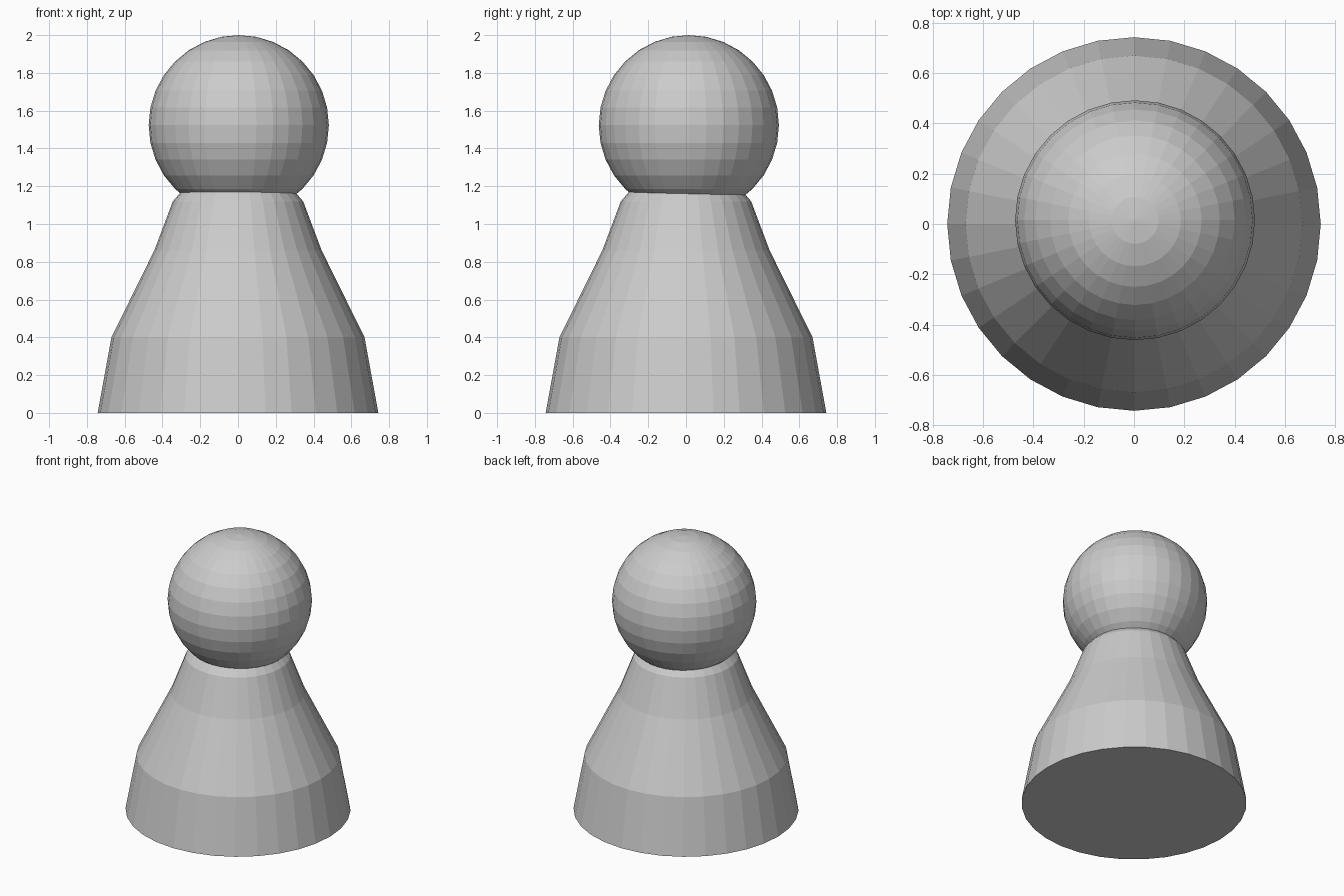
import bpy, bmesh, math

if "Cube" in bpy.data.objects:
    bpy.data.objects.remove(bpy.data.objects["Cube"])

SIDES = 32


def finish(name, bm):
    bmesh.ops.recalc_face_normals(bm, faces=bm.faces)
    mesh = bpy.data.meshes.new(name)
    bm.to_mesh(mesh)
    bm.free()
    obj = bpy.data.objects.new(name, mesh)
    bpy.context.collection.objects.link(obj)
    return obj


def lathe(name, profile):
    bm = bmesh.new()
    rings = [[bm.verts.new((r * math.cos(2 * math.pi * i / SIDES),
                            r * math.sin(2 * math.pi * i / SIDES), z))
              for i in range(SIDES)] for r, z in profile]
    for low, high in zip(rings, rings[1:]):
        for i in range(SIDES):
            j = (i + 1) % SIDES
            bm.faces.new((low[i], low[j], high[j], high[i]))
    bm.faces.new(rings[0])
    bm.faces.new(rings[-1])
    return finish(name, bm)


# Flared body, its narrow top tucked inside the head
lathe("body", [(0.743, 0), (0.67, 0.4), (0.443, 0.86), (0.345, 1.12), (0.285, 1.19)])

# Round head, set very slightly off the body axis
bm = bmesh.new()
bmesh.ops.create_uvsphere(bm, u_segments=SIDES, v_segments=16, radius=0.477)
head = finish("head", bm)
head.location = (0.004, 0.015, 1.523)
